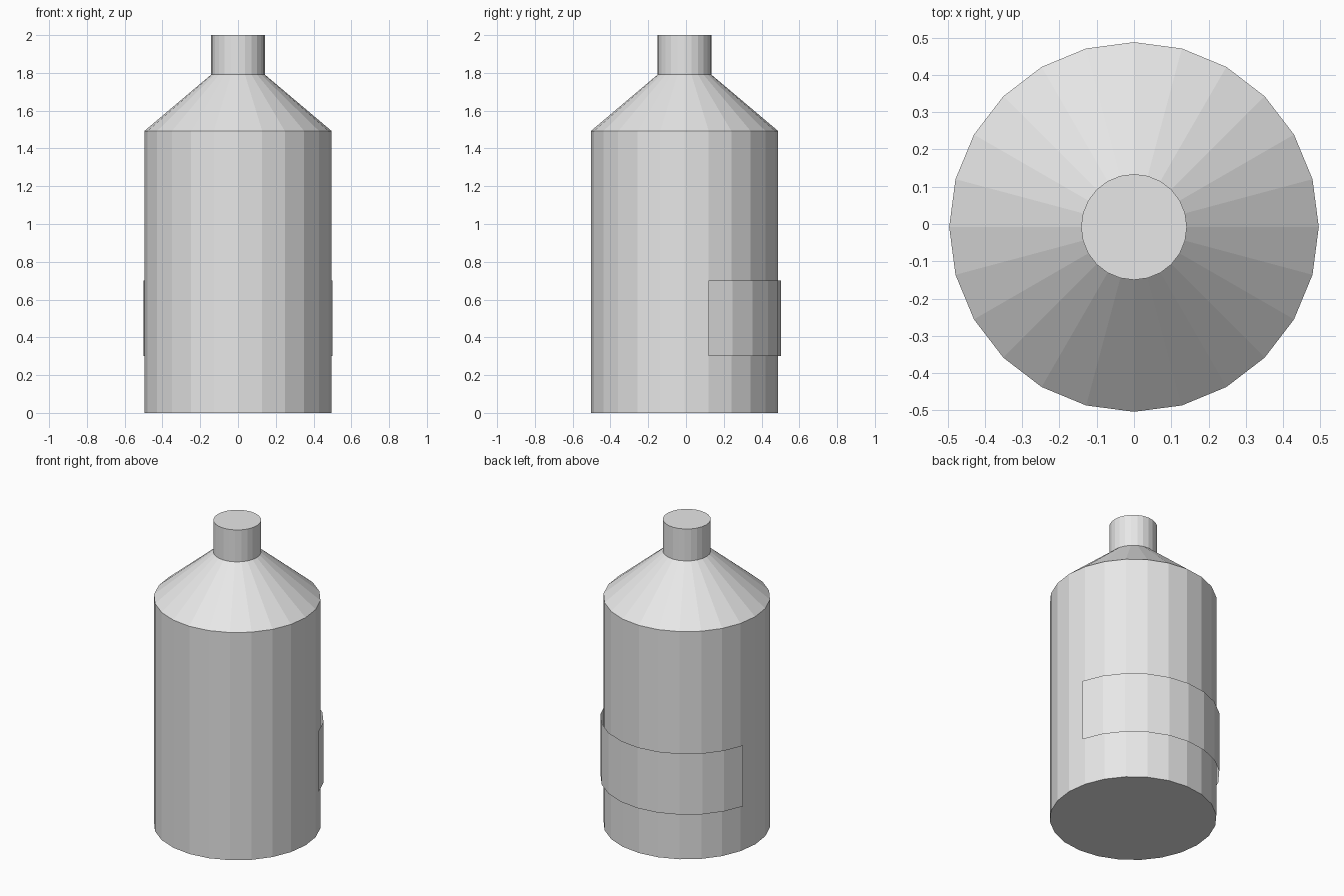
import bpy, bmesh, math

if "Cube" in bpy.data.objects:
    bpy.data.objects.remove(bpy.data.objects["Cube"])

SIDES = 24
grey = bpy.data.materials.new("light_grey")
grey.diffuse_color = (0.8, 0.8, 0.8, 1)
grey.use_nodes = True
grey.node_tree.nodes["Principled BSDF"].inputs["Base Color"].default_value = grey.diffuse_color


def make_object(name, bm):
    mesh = bpy.data.meshes.new(name)
    bm.to_mesh(mesh)
    bm.free()
    mesh.materials.append(grey)
    obj = bpy.data.objects.new(name, mesh)
    bpy.context.collection.objects.link(obj)
    return obj


def ring(bm, radius, y, z, steps):
    """Vertices on a horizontal circle, one for each step number."""
    step = 2 * math.pi / SIDES
    return [bm.verts.new((radius * math.cos(i * step), y + radius * math.sin(i * step), z))
            for i in steps]


# Bottle: body, sloped shoulder and neck as one closed faceted form
bm = bmesh.new()
profile = [(0.496, 0), (0.496, 1.492), (0.142, 1.791), (0.142, 2)]
rings = [ring(bm, r, -0.008, z, range(SIDES)) for r, z in profile]
for low, high in zip(rings, rings[1:]):
    for i in range(SIDES):
        j = (i + 1) % SIDES
        bm.faces.new((low[i], low[j], high[j], high[i]))
bm.faces.new(rings[0][::-1])
bm.faces.new(rings[-1])
make_object("bottle", bm)

# Label: thin open band wrapped around the back, standing off the body
bm = bmesh.new()
low, high = (ring(bm, 0.517, -0.0134, z, range(1, 12)) for z in (0.3, 0.7))
for i in range(len(low) - 1):
    bm.faces.new((low[i], low[i + 1], high[i + 1], high[i]))
make_object("label", bm)
